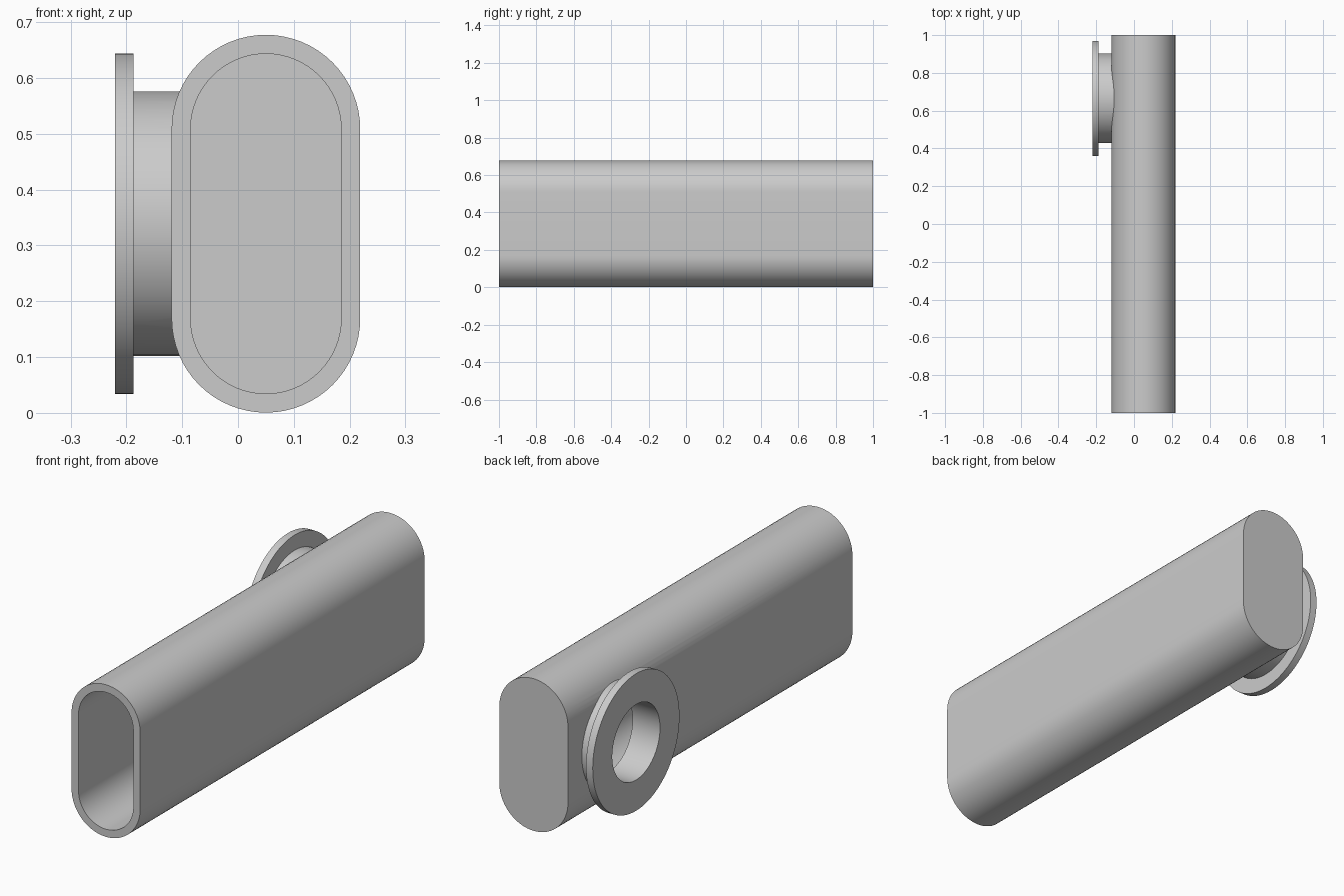
import bpy, bmesh, math
from mathutils import Matrix, Vector

cube = bpy.data.objects.get("Cube")
if cube:
    bpy.data.objects.remove(cube, do_unlink=True)

MID_X, MID_Z = 0.05, 0.339      # duct axis
PORT_Y = 0.665                  # side port axis
STRAIGHT = 0.1695               # half height of the flat sides
OUTER, INNER = 0.169, 0.135     # duct radii
WALL = OUTER - INNER

grey = bpy.data.materials.new("plain grey")
grey.use_nodes = True
color = (0.6, 0.6, 0.6, 1)
grey.diffuse_color = color
grey.node_tree.nodes["Principled BSDF"].inputs["Base Color"].default_value = color


def finish(name, bm):
    bmesh.ops.recalc_face_normals(bm, faces=bm.faces)
    mesh = bpy.data.meshes.new(name)
    bm.to_mesh(mesh)
    bm.free()
    mesh.materials.append(grey)
    obj = bpy.data.objects.new(name, mesh)
    bpy.context.collection.objects.link(obj)
    return obj


def stadium_bar(name, radius, y0, y1, steps=32):
    """Solid bar along y with a rounded-end cross-section."""
    bm = bmesh.new()
    ring = []
    for side in (1, -1):
        for i in range(steps + 1):
            a = math.pi * i / steps
            ring.append(bm.verts.new((MID_X + side * radius * math.cos(a), y0,
                                      MID_Z + side * (STRAIGHT + radius * math.sin(a)))))
    face = bm.faces.new(ring)
    ext = bmesh.ops.extrude_face_region(bm, geom=[face])
    moved = [v for v in ext["geom"] if isinstance(v, bmesh.types.BMVert)]
    bmesh.ops.translate(bm, verts=moved, vec=(0, y1 - y0, 0))
    return finish(name, bm)


def side_cylinder(name, radius, x0, x1):
    """Solid cylinder along x on the port axis."""
    bm = bmesh.new()
    place = (Matrix.Translation(Vector(((x0 + x1) / 2, PORT_Y, MID_Z)))
             @ Matrix.Rotation(math.pi / 2, 4, 'Y'))
    bmesh.ops.create_cone(bm, cap_ends=True, segments=96, radius1=radius,
                          radius2=radius, depth=x1 - x0, matrix=place)
    return finish(name, bm)


def combine(target, other, operation):
    mod = target.modifiers.new(operation.title(), 'BOOLEAN')
    mod.operation, mod.solver, mod.object = operation, 'EXACT', other
    bpy.context.view_layer.objects.active = target
    bpy.ops.object.modifier_apply(modifier=mod.name)
    bpy.data.objects.remove(other, do_unlink=True)


# Duct body with a neck and flange on its right side
duct = stadium_bar("flanged_duct", OUTER, -1, 1)
combine(duct, side_cylinder("neck", 0.237, -0.2, -0.09), 'UNION')
combine(duct, side_cylinder("flange", 0.305, -0.22, -0.187), 'UNION')

# Hollow interior, closed at the back, and the port opening into it
combine(duct, stadium_bar("cavity", INNER, -1.1, 1 - WALL), 'DIFFERENCE')
combine(duct, side_cylinder("bore", 0.168, -0.3, 0), 'DIFFERENCE')

# Smooth curves, crisp rims
bpy.ops.object.select_all(action='DESELECT')
duct.select_set(True)
bpy.context.view_layer.objects.active = duct
bpy.ops.object.shade_smooth_by_angle(angle=math.radians(30))
